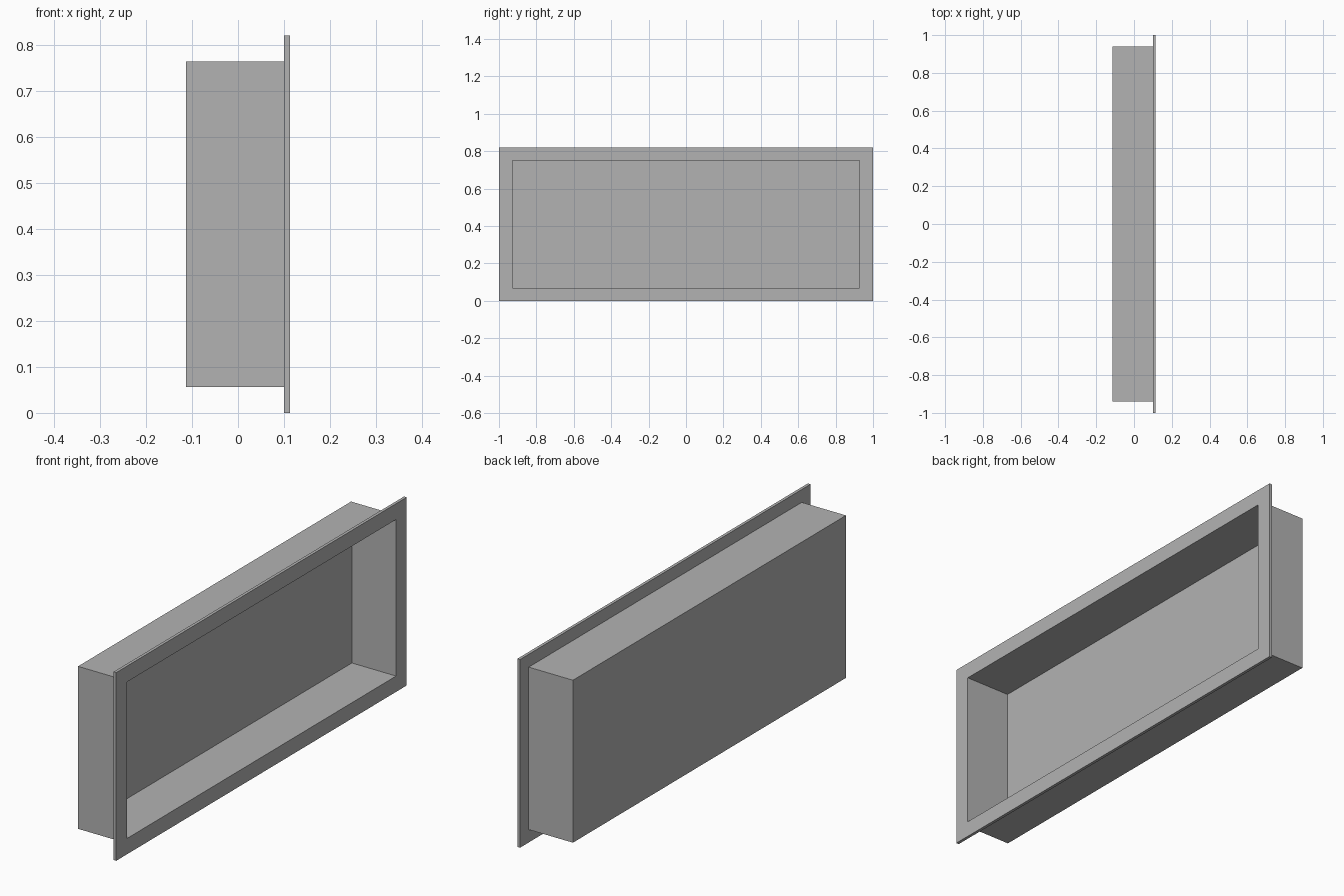
import bpy
import bmesh
from mathutils import Matrix

cube = bpy.data.objects.get("Cube")
if cube:
    bpy.data.objects.remove(cube, do_unlink=True)

# Single grey finish
GREY = (0.45, 0.45, 0.45, 1.0)
mat = bpy.data.materials.new("plain grey")
mat.use_nodes = True
mat.diffuse_color = GREY
mat.node_tree.nodes["Principled BSDF"].inputs["Base Color"].default_value = GREY

# Overall sizes
HEIGHT = 0.82
MID_Z = HEIGHT / 2
FRONT, FLANGE_BACK, BOX_BACK = 0.113, 0.10, -0.113
WALL = 0.013
OPENING = (0.927, 0.341)             # half width, half height
BOX = (OPENING[0] + WALL, OPENING[1] + WALL)
FLANGE = (1.0, MID_Z)


def ring(bm, x, half):
    """Rectangle of vertices in the plane at x."""
    w, h = half
    return [bm.verts.new((x, sy * w, MID_Z + sz * h))
            for sy, sz in ((-1, -1), (1, -1), (1, 1), (-1, 1))]


# Recessed niche: one closed shell through successive rectangular sections
bm = bmesh.new()
sections = [
    (BOX_BACK + WALL, OPENING),      # inside back panel
    (FRONT, OPENING),                # opening edge
    (FRONT, FLANGE),                 # flange face
    (FLANGE_BACK, FLANGE),           # flange rim
    (FLANGE_BACK, BOX),              # behind the flange
    (BOX_BACK, BOX),                 # outside of the box
]
rings = [ring(bm, x, half) for x, half in sections]
for a, b in zip(rings, rings[1:]):
    for i in range(4):
        j = (i + 1) % 4
        bm.faces.new((a[i], a[j], b[j], b[i]))
bm.faces.new(rings[0])
bm.faces.new(rings[-1])
bmesh.ops.recalc_face_normals(bm, faces=bm.faces)

mesh = bpy.data.meshes.new("wall_niche")
bm.to_mesh(mesh)
bm.free()
mesh.materials.append(mat)
niche = bpy.data.objects.new("wall_niche", mesh)
bpy.context.collection.objects.link(niche)
